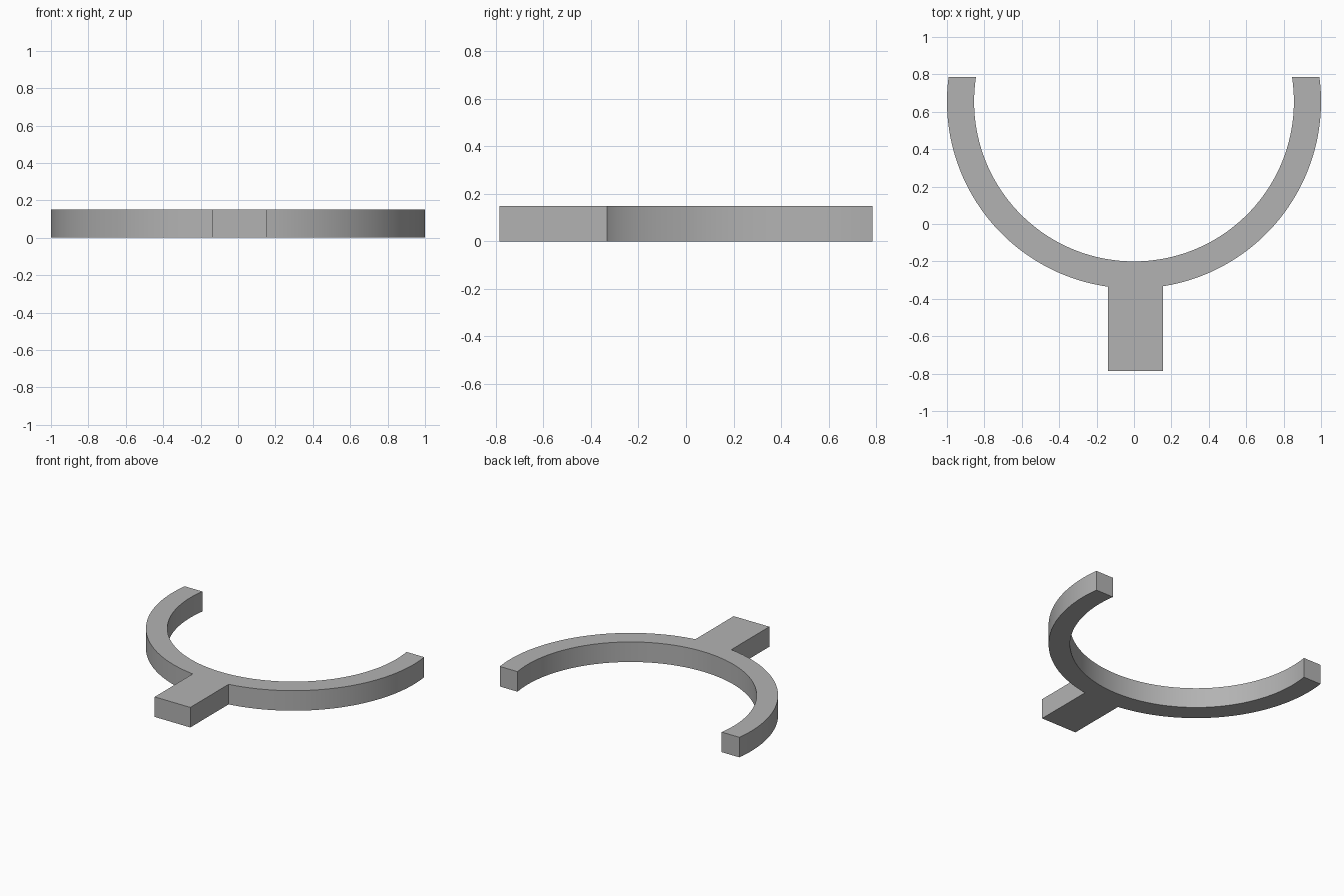
import bpy
import bmesh
from math import asin, cos, sin, pi

cube = bpy.data.objects.get("Cube")
if cube:
    bpy.data.objects.remove(cube)

HEIGHT = 0.15
CENTRE_Y = 0.655
OUTER, INNER = 1.0, 0.855
TIP_Y, STEM_Y = 0.785, -0.785
STEM_LEFT, STEM_RIGHT = 0.155, -0.14

grey = bpy.data.materials.new("plain grey")
grey.use_nodes = True
colour = (0.45, 0.45, 0.45, 1)
grey.diffuse_color = colour
grey.node_tree.nodes["Principled BSDF"].inputs["Base Color"].default_value = colour


def arc(radius, start, end, steps):
    """Points on a circle around the ring centre."""
    angles = [start + (end - start) * i / steps for i in range(steps + 1)]
    return [(radius * cos(a), CENTRE_Y + radius * sin(a)) for a in angles]


def tip_angle(radius):
    return asin((TIP_Y - CENTRE_Y) / radius)


def stem_angle(x):
    return -pi / 2 + asin(x / OUTER)


# Outline: right outer arc, stem, left outer arc, then back along the inside
tip_out, tip_in = tip_angle(OUTER), tip_angle(INNER)
outline = arc(OUTER, -pi - tip_out, stem_angle(STEM_RIGHT), 40)
outline += [(STEM_RIGHT, STEM_Y), (STEM_LEFT, STEM_Y)]
outline += arc(OUTER, stem_angle(STEM_LEFT), tip_out, 40)
outline += arc(INNER, tip_in, -pi - tip_in, 84)

# Extrude the outline into a flat open ring with its stem
bm = bmesh.new()
base = bm.faces.new([bm.verts.new((x, y, 0)) for x, y in outline])
extruded = bmesh.ops.extrude_face_region(bm, geom=[base], use_keep_orig=True)
top = [v for v in extruded["geom"] if isinstance(v, bmesh.types.BMVert)]
bmesh.ops.translate(bm, verts=top, vec=(0, 0, HEIGHT))
bmesh.ops.recalc_face_normals(bm, faces=bm.faces)
mesh = bpy.data.meshes.new("open_ring_with_stem")
bm.to_mesh(mesh)
bm.free()
mesh.materials.append(grey)

ring = bpy.data.objects.new("open_ring_with_stem", mesh)
bpy.context.collection.objects.link(ring)
bpy.context.view_layer.objects.active = ring
ring.select_set(True)
bpy.ops.object.shade_smooth_by_angle()
